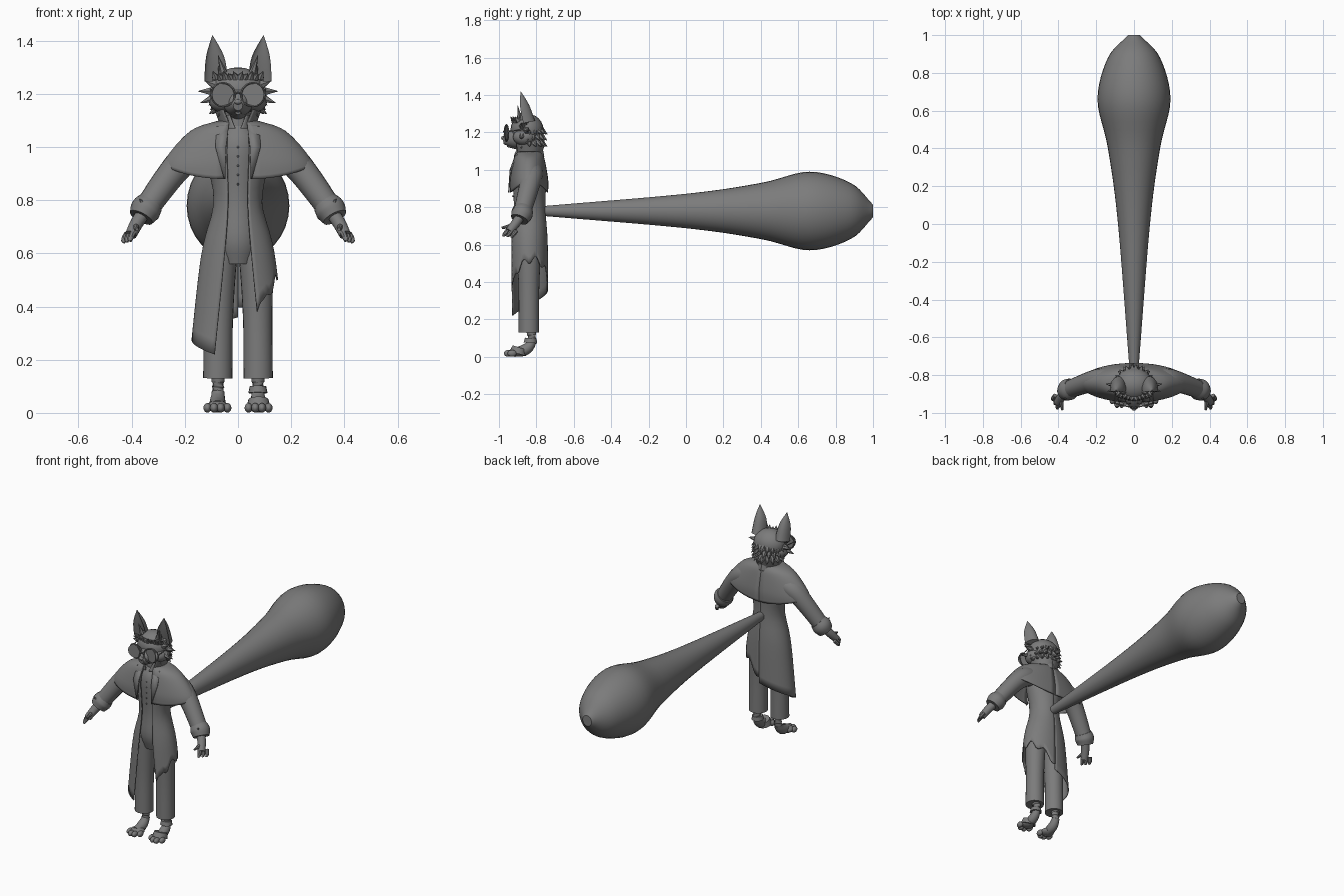
import bpy, bmesh, math
from mathutils import Vector

if "Cube" in bpy.data.objects:
    bpy.data.objects.remove(bpy.data.objects["Cube"])

grey = bpy.data.materials.new("plain_grey")
grey.use_nodes = True
shade = (.2, .2, .2, 1)
grey.diffuse_color = shade
grey.node_tree.nodes["Principled BSDF"].inputs["Base Color"].default_value = shade

body_y = -.84   # depth of the body axis
tail_z = .78    # height of the tail axis


def make(name, bm, mirror=False, thickness=0):
    """Turn a bmesh into a smooth shaded object, optionally mirrored or thickened."""
    bmesh.ops.recalc_face_normals(bm, faces=bm.faces)
    mesh = bpy.data.meshes.new(name)
    bm.to_mesh(mesh)
    bm.free()
    for face in mesh.polygons:
        face.use_smooth = True
    mesh.set_sharp_from_angle(angle=math.radians(40))
    mesh.materials.append(grey)
    ob = bpy.data.objects.new(name, mesh)
    bpy.context.scene.collection.objects.link(ob)
    if thickness:
        modifier = ob.modifiers.new("thickness", "SOLIDIFY")
        modifier.thickness, modifier.offset = thickness, 0
    if mirror:
        ob.modifiers.new("mirror", "MIRROR")


def skin(name, rows, closed=True, **options):
    """Skin rows of points; closed rows are capped at both ends."""
    bm = bmesh.new()
    rings = [[bm.verts.new(point) for point in row] for row in rows]
    count = len(rings[0])
    for low, high in zip(rings, rings[1:]):
        for i in range(count if closed else count - 1):
            j = (i + 1) % count
            bm.faces.new((low[i], low[j], high[j], high[i]))
    if closed:
        bm.faces.new(rings[0])
        bm.faces.new(rings[-1])
    make(name, bm, **options)


def spline(points, steps=4):
    """Smooth curve through points of any dimension."""
    ps = [Vector(p) for p in points]
    ps = [ps[0] * 2 - ps[1], *ps, ps[-1] * 2 - ps[-2]]
    curve = []
    for a, b, c, d in zip(ps, ps[1:], ps[2:], ps[3:]):
        for i in range(steps):
            t = i / steps
            curve.append(b + t / 2 * (c - a + t * (a * 2 - b * 5 + c * 4 - d + t * (b * 3 - a - c * 3 + d))))
    return curve + [ps[-2]]


def tube(name, points, sides=16, squash=1, steps=4, **options):
    """Round tube through points, each a place followed by a radius."""
    path = spline(points, steps)
    rows = []
    for i, point in enumerate(path):
        ahead, behind = path[min(i + 1, len(path) - 1)], path[max(i - 1, 0)]
        turn = (ahead - behind).to_3d().to_track_quat("Z", "Y")
        radius = max(point[3], .001)
        angles = [k * math.tau / sides for k in range(sides)]
        rows.append([point.to_3d() + turn @ Vector((radius * squash * math.cos(a), radius * math.sin(a), 0))
                     for a in angles])
    skin(name, rows, **options)


def spike(name, base, tip, radius):
    tube(name, [(*base, radius), (*tip, 0)], sides=6, steps=1, mirror=True)


def ball(name, centre, radii, **options):
    bm = bmesh.new()
    bmesh.ops.create_uvsphere(bm, u_segments=20, v_segments=12, radius=1)
    bmesh.ops.scale(bm, vec=radii, verts=bm.verts)
    bmesh.ops.translate(bm, vec=centre, verts=bm.verts)
    make(name, bm, **options)


def drape(name, section, hem, side):
    """Half garment from the front edge to the mid back.
    Section rows run upward: height, half width, half depth, half front gap."""
    levels = spline(section)
    top = levels[-1][0]
    columns = []
    for i in range(25):
        u = i / 24
        column = []
        for k in range(17):
            z = top + (hem(u) - top) * k / 16
            low, high = next(((a, b) for a, b in zip(levels, levels[1:]) if z <= b[0]), levels[-2:])
            z_, width, depth, gap = low.lerp(high, (z - low[0]) / (high[0] - low[0]))
            start = math.asin(min(1, gap / width))
            angle = start + (math.pi - start) * u
            column.append((side * width * math.sin(angle), body_y - depth * math.cos(angle), z))
        columns.append(column)
    skin(name, columns, closed=False, thickness=.006)


# Huge teardrop tail
profile = [(-tail_z, .025), (0, .092), (.4, .15), (.66, .21), (.88, .15), (1, .034)]
tube("tail", [(0, y, tail_z, radius) for y, radius in profile], sides=32, squash=.92, steps=6)

# Shirt, neck and buttons
tube("shirt", [(0, body_y, .56, .06), (0, body_y, .65, .085), (0, body_y, .8, .075),
               (0, body_y, 1, .085), (0, body_y, 1.08, .05)], sides=24)
tube("neck", [(0, body_y, 1, .05), (0, body_y, 1.17, .045)])
for i in range(5):
    ball("shirt_button", (0, body_y - .085, 1 - i * .035), (.004, .005, .004))

# Coat halves: short ragged left, long right, split at the back
coat = [(.2, .18, .1, .09), (.6, .135, .098, .05), (.8, .087, .085, .037), (1, .125, .09, .042), (1.09, .07, .06, .035)]
cape = [(.88, .285, .1, .05), (.95, .273, .1, .05), (1.06, .175, .08, .04), (1.1, .06, .06, .03)]
collar = [(1.07, .06, .06, .025), (1.14, .085, .085, .055)]
shirt_collar = [(1.07, .055, .08, .01), (1.12, .05, .07, .03)]
for side, label in ((1, "left"), (-1, "right")):
    if side > 0:
        drape("coat_left", coat, lambda u: .4 + .12 * math.sin(math.pi * u) + .02 * math.sin(25 * u) - .02 * (u < .1), side)
    else:
        drape("coat_right", coat, lambda u: .22 + .14 * u, side)
    drape("cape_" + label, cape, lambda u: .88 + .055 * math.sin(math.pi * u) ** 2, side)
    drape("coat_collar_" + label, collar, lambda u: 1.07, side)
    drape("shirt_collar_" + label, shirt_collar, lambda u: 1.07, side)
skin("lapel", [[(.035, -.91, 1.08), (.08, -.9, 1.08)], [(.045, -.94, 1), (.085, -.935, 1)],
               [(.048, -.948, .88), (.052, -.948, .88)]], closed=False, thickness=.006, mirror=True)

# Trousers
tube("trouser_leg", [(.076, body_y, .13, .055), (.074, body_y, .35, .055), (.068, body_y, .57, .063),
                     (.05, body_y, .65, .06)], sides=24, mirror=True)

# Bare feet with four toes
tube("foot", [(.075, -.83, .16, .026), (.075, -.825, .08, .024), (.077, -.86, .038, .03), (.077, -.92, .024, .024)],
     mirror=True)
ball("foot_pad", (.077, -.905, .024), (.042, .04, .022), mirror=True)
for i in range(4):
    x = .04 + i * .025
    ball("toe", (x, -.95 + .02 * (i in (0, 3)), .019), (.015, .024, .018), mirror=True)

# Wraps on the left foot only
tube("ankle_wrap", [(.075, -.832, .075, .036), (.075, -.83, .1, .031)])
tube("foot_wrap", [(.077, -.9, .018, .046), (.077, -.89, .05, .038)])

# Sleeves and cuffs
tube("sleeve", [(.11, -.82, 1, .055), (.18, -.825, .97, .06), (.245, body_y, .905, .054), (.355, -.88, .755, .046)],
     sides=20, mirror=True)
tube("cuff", [(.327, -.867, .79, .05), (.347, -.877, .765, .058), (.364, -.89, .735, .048)], sides=20, mirror=True)
spike("cuff_point", (.345, -.91, .77), (.37, -.925, .805), .02)

# Hands
tube("palm", [(.35, -.88, .76, .026), (.38, -.91, .715, .025), (.403, -.945, .67, .022)], mirror=True)
for i in range(3):
    knuckle = Vector((.393, -.952, .68)) + i * Vector((.012, .022, -.003))
    joint = knuckle + Vector((.012, -.018, -.024))
    tip = joint + Vector((-.002, -.01, -.01))
    tube("finger", [(*knuckle, .012), (*joint, .011), (*tip, .004)], sides=8, mirror=True)
tube("thumb", [(.385, -.935, .7, .013), (.38, -.985, .69, .006)], sides=8, mirror=True)

# Head and muzzle
ball("skull", (0, -.85, 1.215), (.1, .088, .085))
ball("cheek", (.06, -.865, 1.175), (.05, .06, .045), mirror=True)
tube("muzzle", [(0, -.88, 1.175, .062), (0, -.93, 1.165, .05), (0, -.978, 1.155, .018)])
tube("chin", [(0, -.87, 1.14, .04), (0, -.958, 1.132, .01)])
ball("nose", (0, -.978, 1.17), (.014, .01, .01))

# Ears cupped toward the front
rows = []
for x, y, z, radius in spline([(.082, -.87, 1.25, .045), (.086, -.887, 1.34, .034), (.096, -.885, 1.42, .001)]):
    row = []
    for k in range(20):
        across, deep = math.cos(k * math.tau / 20), math.sin(k * math.tau / 20)
        cupped = deep if deep > 0 else -deep / 3
        row.append((x + radius * across, y + radius * cupped * 1.4, z + radius * deep / 4))
    rows.append(row)
skin("ear", rows, mirror=True)
spike("ear_tuft", (.055, -.89, 1.28), (.075, -.9, 1.345), .014)

# Fur fanned round the cheeks, along the brow and down the nape
for i in range(7):
    angle = math.radians(i * 20 - 60)
    out = Vector((math.cos(angle), -.2 + .3 * (i % 2), math.sin(angle)))
    centre = Vector((.02, -.86, 1.21))
    length = .13 if i in (2, 3) else .11
    spike("cheek_fur", centre + out * .06, centre + out * length, .024)
for i in range(5):
    base = Vector((.008 + i * .019, -.92 + i * .006, 1.26))
    spike("brow_fur", base, base + Vector((.01, -.018, .025 - .008 * (i % 2))), .015)
for row in range(3):
    for i in range(5):
        angle = (i + .3 + row % 2 * .3) / 3
        out = Vector((math.sin(angle), math.cos(angle), 0))
        base = Vector((0, -.85, 1.22 - row * .033))
        spike("nape_fur", base + out * .07, base + out * .11 - Vector((0, 0, .03)), .022)

# Round spectacles
rim = []
for k in range(29):
    across, up = math.cos(k * math.tau / 28), math.sin(k * math.tau / 28)
    rim.append((.056 + .044 * across, -.96 + .011 * across, 1.197 + .044 * up, .004))
tube("spectacle_rim", rim, sides=6, steps=1, mirror=True)
tube("spectacle_lens", [(.056, -.961, 1.197, .043), (.057, -.957, 1.197, .043)], sides=28, steps=1, mirror=True)
tube("spectacle_bridge", [(0, -.975, 1.206, .004), (.014, -.97, 1.2, .004)], sides=6, mirror=True)
tube("spectacle_temple", [(.099, -.949, 1.205, .003), (.104, body_y, 1.22, .003)], sides=6, mirror=True)
